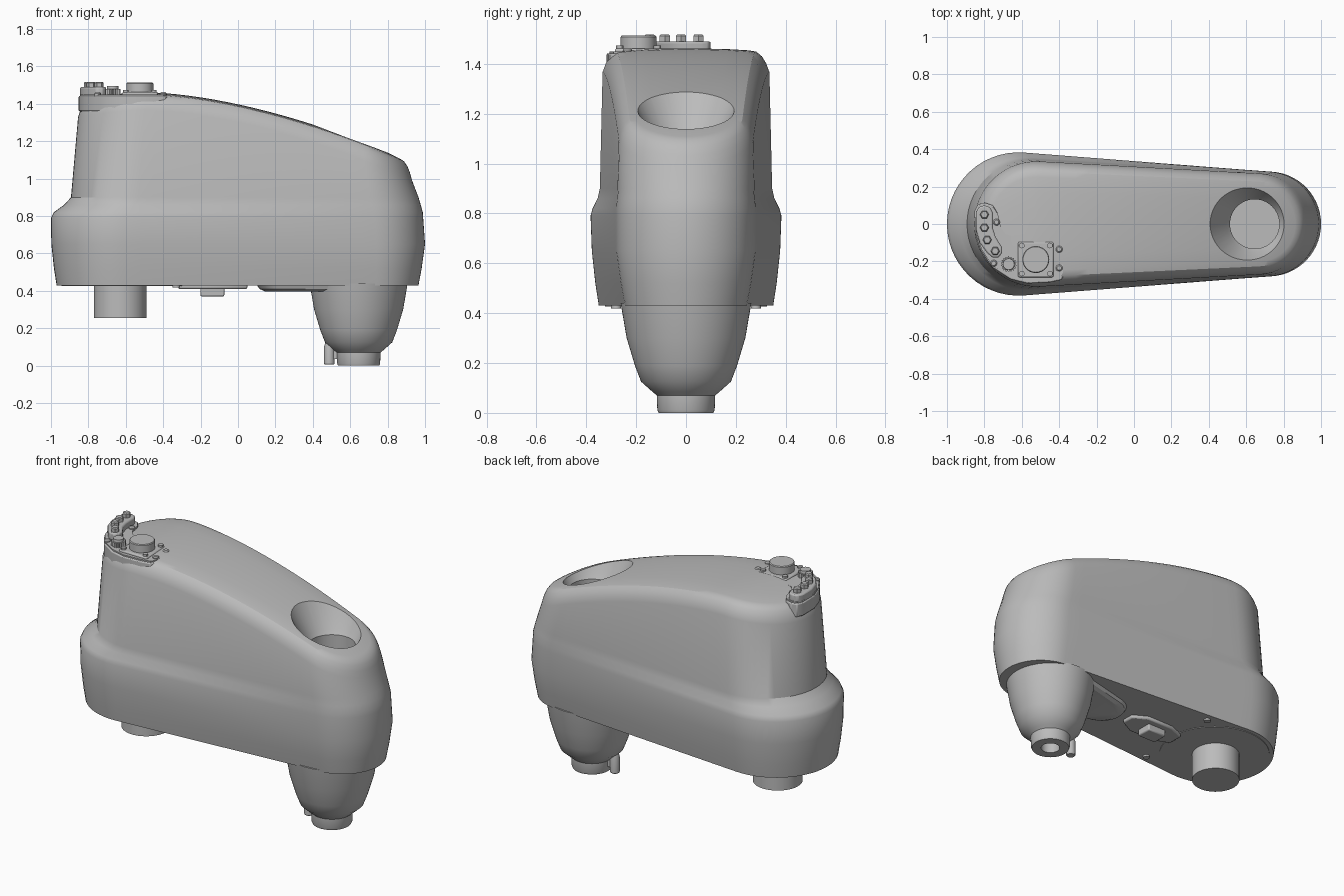
import bpy, bmesh
from math import acos, cos, sin, pi, radians

cube = bpy.data.objects.get("Cube")
if cube:
    bpy.data.objects.remove(cube, do_unlink=True)

grey = bpy.data.materials.new("housing_grey")
grey.use_nodes = True
grey.diffuse_color = (0.5, 0.5, 0.5, 1)
grey.node_tree.nodes["Principled BSDF"].inputs["Base Color"].default_value = (0.5, 0.5, 0.5, 1)


def finish(name, bm, angle=30, bevel=0):
    bmesh.ops.remove_doubles(bm, verts=bm.verts, dist=1e-5)
    bmesh.ops.recalc_face_normals(bm, faces=bm.faces)
    mesh = bpy.data.meshes.new(name)
    bm.to_mesh(mesh)
    bm.free()
    ob = bpy.data.objects.new(name, mesh)
    bpy.context.collection.objects.link(ob)
    mesh.materials.append(grey)
    if bevel:
        mod = ob.modifiers.new("soft_edges", 'BEVEL')
        mod.width, mod.segments, mod.limit_method = bevel, 2, 'ANGLE'
    shade(ob, angle)
    return ob


def shade(ob, angle=30):
    bpy.ops.object.select_all(action='DESELECT')
    ob.select_set(True)
    bpy.context.view_layer.objects.active = ob
    bpy.ops.object.shade_smooth_by_angle(angle=radians(angle))


def loft(rings, cap_start=True, cap_end=True):
    """Skin closed rings that share one point count."""
    bm = bmesh.new()
    loops = [[bm.verts.new(p) for p in ring] for ring in rings]
    n = len(rings[0])
    for a, b in zip(loops, loops[1:]):
        for i in range(n):
            j = (i + 1) % n
            bm.faces.new((a[i], a[j], b[j], b[i]))
    if cap_start:
        bm.faces.new(loops[0])
    if cap_end:
        bm.faces.new(loops[-1])
    return bm


def capsule(c1, r1, c2, r2, arc=28, side=18):
    """Plan outline wrapped round two circles on the x axis."""
    a = acos((r1 - r2) / (c2 - c1))
    left = [(c1 + r1 * cos(t), r1 * sin(t))
            for t in (a + (2 * pi - 2 * a) * i / arc for i in range(arc + 1))]
    right = [(c2 + r2 * cos(t), r2 * sin(t))
             for t in (-a + 2 * a * i / arc for i in range(arc + 1))]

    def between(p, q):
        return [(p[0] + (q[0] - p[0]) * i / side, p[1] + (q[1] - p[1]) * i / side)
                for i in range(1, side)]
    return left + between(left[-1], right[0]) + right + between(right[-1], left[0])


def lathe(name, x, y, profile, n=48, **kw):
    rings = [[(x + r * cos(2 * pi * i / n), y + r * sin(2 * pi * i / n), z)
              for i in range(n)] for r, z in profile]
    return finish(name, loft(rings), **kw)


def prism(name, outline, z0, z1, **kw):
    return finish(name, loft([[(x, y, z) for x, y in outline] for z in (z0, z1)]), **kw)


def rectangle(x, y, w, d):
    return [(x - w, y - d), (x + w, y - d), (x + w, y + d), (x - w, y + d)]


def crown(x):
    """Height of the sloping roof line."""
    return 1.462 - 0.206 * abs(x + 0.5) ** 1.67


# Main housing: walls with a shoulder at the wide end, then a domed roof
walls = [(0.43, -0.62, 0.35, 0.72, 0.245), (0.52, -0.62, 0.364, 0.72, 0.262),
         (0.65, -0.62, 0.378, 0.72, 0.28), (0.79, -0.617, 0.383, 0.71, 0.28),
         (0.82, -0.61, 0.375, 0.708, 0.28), (0.86, -0.575, 0.355, 0.70, 0.277),
         (0.9, -0.547, 0.346, 0.69, 0.275)]
rings = [[(x, y, z) for x, y in capsule(*c)] for z, *c in walls]
for f, drop in ((1, 0.095), (0.96, 0.06), (0.91, 0.032), (0.84, 0.013),
                (0.75, 0.008), (0.5, 0.003), (0.25, 0.001), (0, 0)):
    rings.append([(x, y, crown(x) - drop)
                  for x, y in capsule(-0.52, 0.335 * f, 0.66, 0.27 * f)])
housing = finish("main_housing", loft(rings, cap_end=False))

# Nozzle under the narrow end
NX = 0.645
nozzle = lathe("nozzle", NX, 0, [(0.11, 0), (0.115, 0.012), (0.117, 0.07), (0.135, 0.085),
               (0.18, 0.125), (0.205, 0.19), (0.238, 0.3), (0.262, 0.44)], n=64)

# Filler well: funnel, bore and a narrow outlet right through
cutter = lathe("well_cutter", NX, 0, [(0.055, -0.1), (0.055, 0.15), (0.132, 0.15),
               (0.132, 1.1), (0.15, 1.125), (0.24, 1.29), (0.24, 1.6)], n=64)
cutter.hide_render = True
for ob in (housing, nozzle):
    mod = ob.modifiers.new("well", 'BOOLEAN')
    mod.operation, mod.solver, mod.object = 'DIFFERENCE', 'EXACT', cutter
    bpy.context.view_layer.objects.active = ob
    bpy.ops.object.modifier_apply(modifier=mod.name)
    shade(ob)
bpy.data.objects.remove(cutter, do_unlink=True)

# Side tube with its bracket
lathe("drip_tube", 0.488, 0, [(0.024, 0.006), (0.028, 0.012), (0.028, 0.1), (0.02, 0.13)], n=20)
prism("tube_bracket", rectangle(0.525, 0, 0.035, 0.014), 0.035, 0.12)

# Underside parts
lathe("base_disc", -0.62, 0, [(0.325, 0.426), (0.325, 0.44)], n=64)
lathe("mounting_post", -0.63, 0, [(0.14, 0.255), (0.14, 0.44)])
collar = loft([[(x, y, z) for x, y in capsule(*c)] for z, *c in
               ((0.397, 0.26, 0.115, 0.60, 0.2), (0.41, 0.25, 0.135, 0.61, 0.22),
                (0.44, 0.24, 0.145, 0.62, 0.235))])
finish("nozzle_collar", collar)
prism("cable_cover", [(-0.32, -0.05), (-0.22, -0.09), (-0.04, -0.09), (0.05, -0.04),
                      (0.05, 0.04), (-0.04, 0.09), (-0.22, 0.09), (-0.32, 0.05)],
      0.41, 0.44, bevel=0.008)
prism("latch_block", rectangle(-0.137, 0, 0.064, 0.05), 0.37, 0.42, bevel=0.008)
for y in (-0.28, 0.28):
    lathe("underside_screw", -0.33, y, [(0.02, 0.418), (0.02, 0.44)], n=16)

# Control panel on the roof
panel = [(-0.852, 0.07), (-0.835, 0.105), (-0.8, 0.115), (-0.755, 0.1), (-0.73, 0.06),
         (-0.715, -0.01), (-0.69, -0.05), (-0.64, -0.068), (-0.39, -0.068), (-0.372, -0.09),
         (-0.372, -0.27), (-0.39, -0.3), (-0.45, -0.312), (-0.57, -0.318), (-0.66, -0.295),
         (-0.76, -0.23), (-0.82, -0.14), (-0.85, -0.05)]
prism("control_panel", panel, 1.36, 1.442, bevel=0.006)
pad = [(px * 0.97 - 0.019, py * 0.95 - 0.005) for px, py in panel]
prism("panel_gasket", pad, 1.43, 1.45)

# Square mount with the large round cap
KX, KY = -0.525, -0.19
prism("cap_mount", rectangle(KX, KY, 0.095, 0.095), 1.44, 1.462, bevel=0.008)
lathe("round_cap", KX, KY, [(0.072, 1.45), (0.072, 1.508), (0.068, 1.513)], n=40)
for sx in (-1, 1):
    for sy in (-1, 1):
        lathe("mount_screw", KX + sx * 0.075, KY + sy * 0.075,
              [(0.015, 1.45), (0.015, 1.474)], n=12)

# Curved button strip with hexagonal buttons
spine = [(-0.8, 0.05), (-0.8, -0.02), (-0.785, -0.085), (-0.742, -0.145)]
strip = [(-0.845, 0.06), (-0.83, 0.09), (-0.8, 0.1), (-0.77, 0.09), (-0.755, 0.06),
         (-0.755, -0.02), (-0.74, -0.07), (-0.705, -0.125), (-0.705, -0.155), (-0.725, -0.18),
         (-0.755, -0.18), (-0.785, -0.155), (-0.825, -0.1), (-0.845, -0.03)]
prism("button_strip", strip, 1.43, 1.49, bevel=0.008)
for x, y in spine:
    lathe("hex_button", x, y, [(0.024, 1.48), (0.024, 1.512), (0.018, 1.518)], n=6)

# Small knurled knob and panel screws
knob = [((0.043 if i % 2 else 0.036) * cos(pi * i / 18) - 0.67,
         (0.043 if i % 2 else 0.036) * sin(pi * i / 18) - 0.215) for i in range(36)]
prism("small_knob", knob, 1.44, 1.478)
lathe("small_knob_cap", -0.67, -0.215, [(0.033, 1.47), (0.03, 1.494)], n=24)
for x, y in ((-0.735, 0.01), (-0.75, -0.21), (-0.4, -0.135), (-0.4, -0.235)):
    lathe("panel_screw", x, y, [(0.018, 1.43), (0.018, 1.456), (0.012, 1.462)], n=16)
